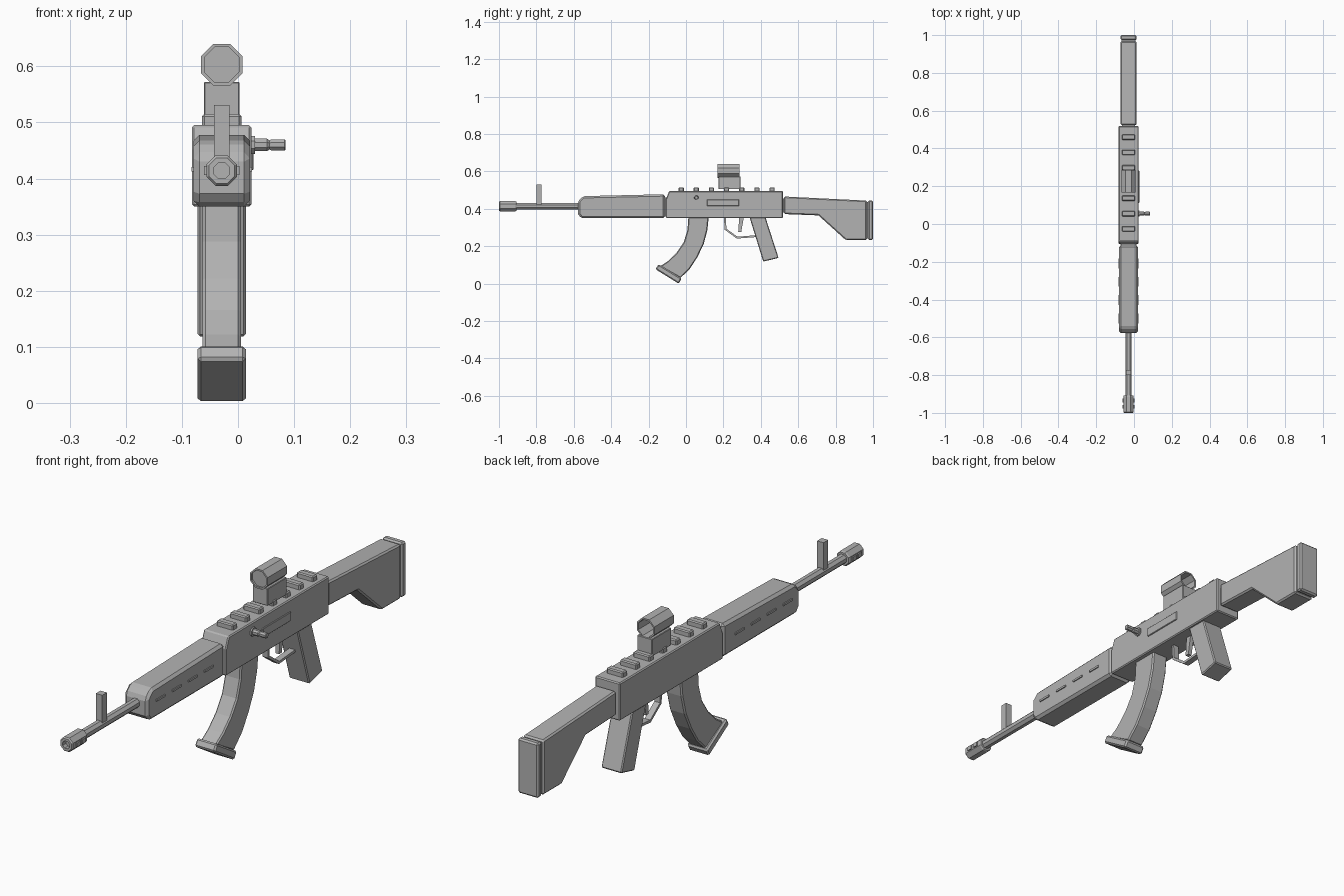
import bpy, bmesh, math
from mathutils import Vector

cube = bpy.data.objects.get("Cube")
if cube:
    bpy.data.objects.remove(cube, do_unlink=True)

CX = -0.029   # centre plane of the body
AXIS_Z = 0.414  # height of the barrel axis

grey = bpy.data.materials.new("plain grey")
grey.use_nodes = True
grey.diffuse_color = (0.45, 0.45, 0.45, 1)
bsdf = next(n for n in grey.node_tree.nodes if n.type == "BSDF_PRINCIPLED")
bsdf.inputs["Base Color"].default_value = grey.diffuse_color
bsdf.inputs["Roughness"].default_value = 0.6


def finish(name, bm, bevel=0):
    bmesh.ops.recalc_face_normals(bm, faces=bm.faces)
    mesh = bpy.data.meshes.new(name)
    bm.to_mesh(mesh)
    bm.free()
    mesh.materials.append(grey)
    obj = bpy.data.objects.new(name, mesh)
    bpy.context.scene.collection.objects.link(obj)
    if bevel:
        mod = obj.modifiers.new("chamfer", "BEVEL")
        mod.width = bevel
        mod.segments = 1
        mod.limit_method = "ANGLE"
        mod.angle_limit = math.radians(40)
    return obj


def slab(name, profile, half, bevel=0):
    """Side outline of (y, z) points given thickness across x."""
    bm = bmesh.new()
    face = bm.faces.new([bm.verts.new((CX - half, y, z)) for y, z in profile])
    out = bmesh.ops.extrude_face_region(bm, geom=[face])
    moved = [v for v in out["geom"] if isinstance(v, bmesh.types.BMVert)]
    bmesh.ops.translate(bm, verts=moved, vec=(2 * half, 0, 0))
    return finish(name, bm, bevel)


def box(name, x, y, z, bevel=0):
    bm = bmesh.new()
    bmesh.ops.create_cube(bm, size=1)
    for v in bm.verts:
        v.co = Vector([(lo + hi) / 2 + c * (hi - lo) for c, (lo, hi) in zip(v.co, (x, y, z))])
    return finish(name, bm, bevel)


def lathe(name, rings, centre, along_x=False):
    """Eight-sided turned part; rings are (radius to flat, position)."""
    bm = bmesh.new()
    loops = []
    for r, p in rings:
        loop = []
        for i in range(8):
            a = math.radians(22.5 + 45 * i)
            u, w = (f(a) * r / math.cos(math.pi / 8) for f in (math.cos, math.sin))
            co = (p, u, w) if along_x else (u, p, w)
            loop.append(bm.verts.new(Vector(co) + Vector(centre)))
        loops.append(loop)
    for a, b in zip(loops, loops[1:]):
        for i in range(8):
            j = (i + 1) % 8
            bm.faces.new((a[i], a[j], b[j], b[i]))
    bm.faces.new(loops[0])
    bm.faces.new(loops[-1])
    return finish(name, bm)


# Barrel, muzzle and front sight
axis = (CX, 0, AXIS_Z)
lathe("barrel", [(0.017, -0.93), (0.017, -0.5)], axis)
lathe("muzzle", [(0.014, -0.98), (0.014, -1.0), (0.023, -1.0), (0.027, -0.995),
                 (0.027, -0.912), (0.024, -0.907)], axis)
for side in (-1, 1):
    for y in (-0.968, -0.935):
        x = CX + side * 0.027
        box("muzzle_vent", (x - 0.005, x + 0.005), (y - 0.01, y + 0.01),
            (AXIS_Z - 0.008, AXIS_Z + 0.008))
box("front_sight", (CX - 0.0135, CX + 0.0135), (-0.8, -0.772), (0.42, 0.531))

# Handguard with raised side strips
slab("handguard", [(-0.578, 0.373), (-0.56, 0.35), (-0.112, 0.35), (-0.112, 0.478),
                   (-0.55, 0.468), (-0.578, 0.44)], 0.05, 0.01)
for side in (-1, 1):
    x = CX + side * 0.05
    for i in range(4):
        y = -0.5 + 0.097 * i
        box("handguard_strip", (x - 0.004, x + 0.004), (y - 0.026, y + 0.026), (0.413, 0.421))
box("handguard_joint", (CX - 0.04, CX + 0.04), (-0.13, -0.09), (0.36, 0.46))

# Receiver, side cover and bolt handle
slab("receiver", [(-0.107, 0.35), (0.518, 0.35), (0.518, 0.495), (-0.09, 0.495),
                  (-0.107, 0.452)], 0.053, 0.004)
box("side_cover", (0.018, 0.028), (0.112, 0.283), (0.415, 0.45), 0.002)
lathe("bolt_handle", [(0.016, 0.02), (0.016, 0.03), (0.011, 0.03), (0.011, 0.052),
                      (0.008, 0.056), (0.01, 0.06), (0.01, 0.083), (0.008, 0.085)],
      (0, 0.055, 0.46), True)

# Top rail teeth
for i in range(7):
    y = -0.026 + 0.081 * i
    box("rail_tooth", (CX - 0.035, CX + 0.035), (y - 0.014, y + 0.014), (0.49, 0.515), 0.004)

# Optic on its mount
box("optic_mount", (CX - 0.032, CX + 0.032), (0.175, 0.292), (0.505, 0.572), 0.002)
lathe("optic_tube", [(0.031, 0.175), (0.031, 0.168), (0.037, 0.168), (0.037, 0.286),
                     (0.031, 0.286), (0.031, 0.19)], (CX, 0, 0.603))

# Shoulder stock and butt pad
slab("stock", [(0.524, 0.372), (0.524, 0.466), (0.967, 0.444), (0.967, 0.234),
               (0.853, 0.234), (0.708, 0.365)], 0.043, 0.006)
box("stock_joint", (CX - 0.035, CX + 0.035), (0.5, 0.54), (0.38, 0.455))
box("butt_pad", (CX - 0.043, CX + 0.043), (0.974, 1.0), (0.234, 0.444), 0.006)
box("butt_spacer", (CX - 0.036, CX + 0.036), (0.96, 0.98), (0.242, 0.436))

# Pistol grip
slab("grip", [(0.335, 0.37), (0.42, 0.37), (0.495, 0.138), (0.413, 0.118)], 0.043, 0.004)

# Trigger and guard
slab("trigger", [(0.285, 0.36), (0.31, 0.36), (0.295, 0.275), (0.279, 0.275)], 0.008)
outer = [(0.203, 0.36), (0.206, 0.289), (0.272, 0.241), (0.375, 0.249)]
inner = [(0.375, 0.259), (0.275, 0.251), (0.216, 0.294), (0.213, 0.36)]
slab("trigger_guard", outer + inner, 0.012)

# Curved magazine and its base plate
front = [(0.013, 0.36), (0.008, 0.288), (-0.012, 0.222), (-0.05, 0.166), (-0.095, 0.122),
         (-0.14, 0.092)]
rear = [(-0.03, 0.03), (0.02, 0.079), (0.06, 0.14), (0.094, 0.21), (0.114, 0.285),
        (0.122, 0.36)]
slab("magazine", front + rear, 0.034, 0.005)
slab("magazine_base", [(-0.163, 0.077), (-0.147, 0.104), (-0.023, 0.028), (-0.039, 0.0)],
     0.043, 0.006)
